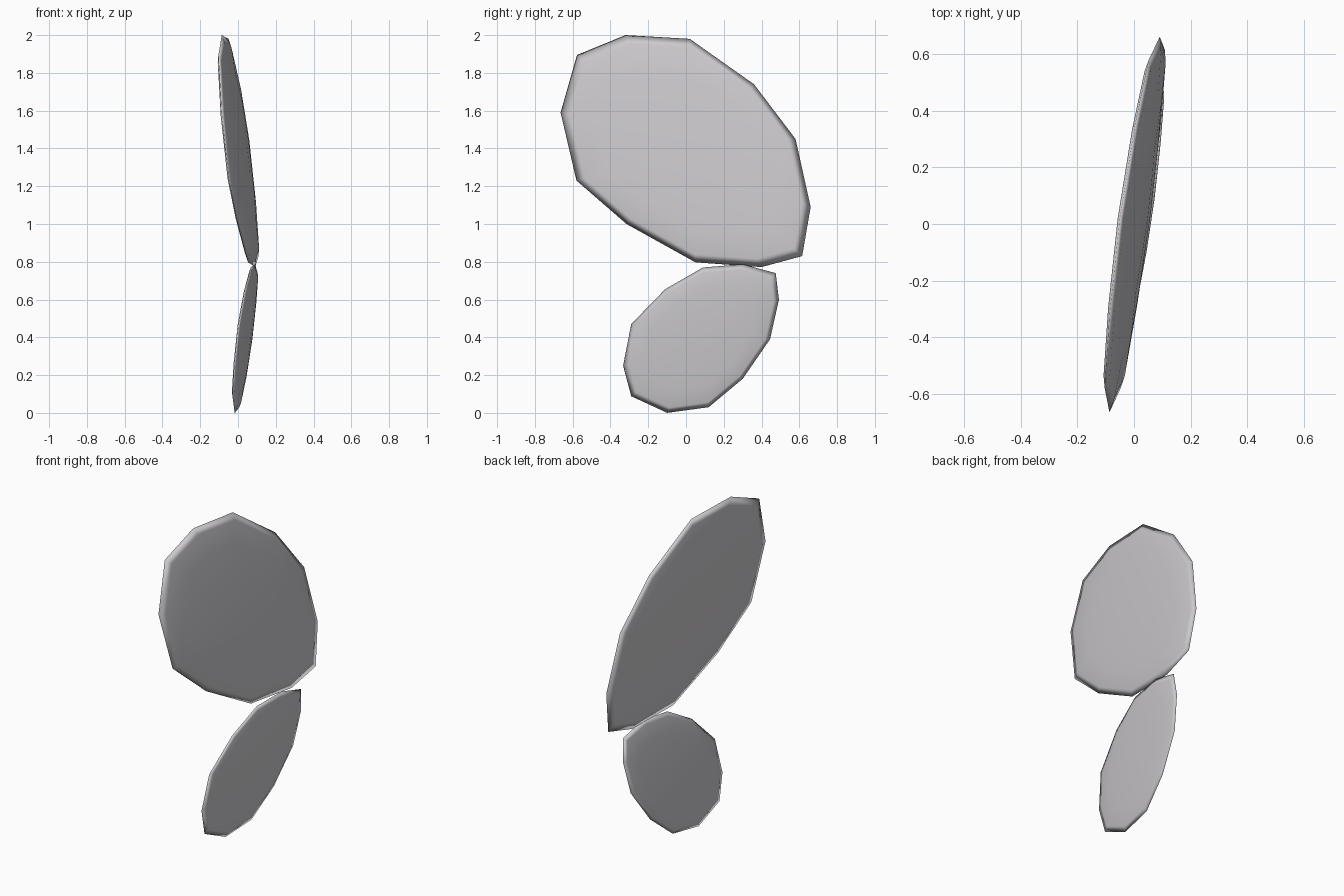
import bpy, bmesh, math

if "Cube" in bpy.data.objects:
    bpy.data.objects.remove(bpy.data.objects["Cube"])

# single pale grey material
grey = bpy.data.materials.new("pale grey")
grey.diffuse_color = (0.60, 0.585, 0.61, 1)
grey.use_nodes = True
grey.node_tree.nodes["Principled BSDF"].inputs["Base Color"].default_value = grey.diffuse_color


def wing(name, outline, centre, slope, half):
    """Thin lens with a 12-sided rim; x follows a tilted plane over (y, z)."""
    cy, cz, cx = centre
    a, b = slope

    bm = bmesh.new()

    def vert(u, v, off):
        return bm.verts.new((cx + a * u + b * v + off, cy + u, cz + v))

    rel = [(y - cy, z - cz) for y, z in outline]
    n = len(rel)
    rings = []
    for deg in (-66, -45, -22, 0, 22, 45, 66):
        r, h = math.cos(math.radians(deg)), half * math.sin(math.radians(deg))
        rings.append([vert(u * r, v * r, h) for u, v in rel])
    for lo, hi in zip(rings, rings[1:]):
        for i in range(n):
            j = (i + 1) % n
            bm.faces.new((lo[i], lo[j], hi[j], hi[i]))
    # close both broad faces
    for ring, off in ((rings[0], -half), (rings[-1], half)):
        pole = vert(0, 0, off)
        for i in range(n):
            bm.faces.new((ring[i], ring[(i + 1) % n], pole))
    bmesh.ops.recalc_face_normals(bm, faces=bm.faces)
    for f in bm.faces:
        f.smooth = True
    mesh = bpy.data.meshes.new(name)
    bm.to_mesh(mesh)
    bm.free()
    mesh.materials.append(grey)
    ob = bpy.data.objects.new(name, mesh)
    bpy.context.collection.objects.link(ob)
    return ob


# large upper wing, leaning back toward the front top
upper = [(-0.577, 1.895), (-0.32, 2.0), (0.02, 1.98), (0.36, 1.74),
         (0.58, 1.45), (0.66, 1.09), (0.615, 0.83), (0.40, 0.772),
         (0.05, 0.797), (-0.315, 1.0), (-0.58, 1.23), (-0.664, 1.59)]
wing("upper_wing", upper, (0.01, 1.38, 0.0), (0.102, -0.085), 0.03)

# smaller lower wing, mirrored tilt
lower = [(-0.29, 0.088), (-0.10, 0.0), (0.12, 0.03), (0.30, 0.18),
         (0.445, 0.39), (0.492, 0.60), (0.475, 0.74), (0.30, 0.787),
         (0.09, 0.77), (-0.11, 0.655), (-0.29, 0.47), (-0.333, 0.25)]
wing("lower_wing", lower, (0.08, 0.40, 0.035), (0.102, 0.085), 0.02)
